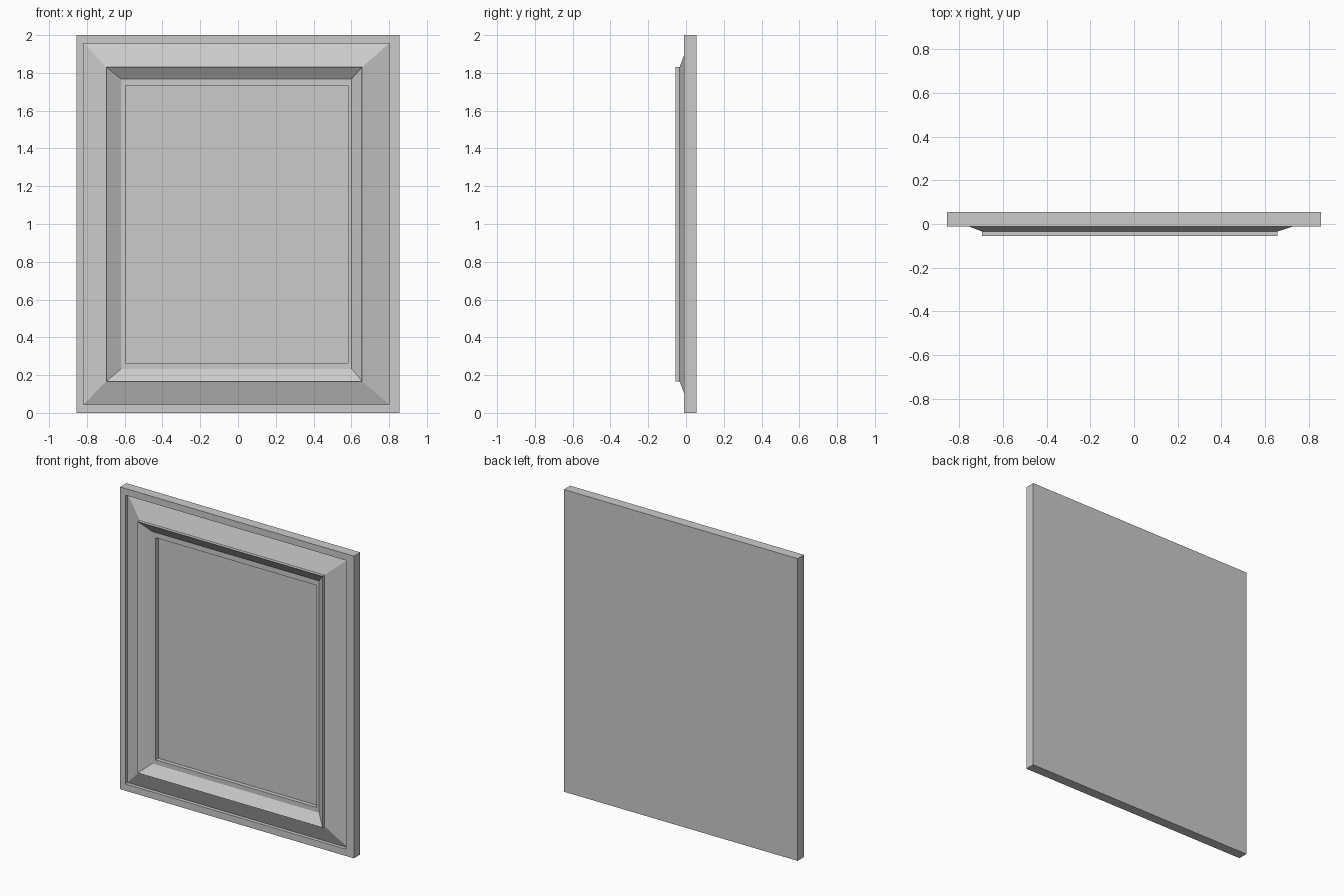
import bpy, bmesh

if "Cube" in bpy.data.objects:
    bpy.data.objects.remove(bpy.data.objects["Cube"])

# Nested rectangular rings from back to centre panel: x0, x1, z0, z1
OUTER = (-0.856, 0.856, 0.0, 2.0)
REBATE = (-0.817, 0.80, 0.045, 1.956)
RIDGE = (-0.696, 0.657, 0.167, 1.83)
SILL = (-0.62, 0.602, 0.233, 1.768)
PANEL = (-0.595, 0.582, 0.264, 1.733)

steps = [
    (OUTER, 0.055),    # flat back
    (OUTER, -0.011),   # front border
    (REBATE, -0.011),  # step down into the rebate
    (REBATE, 0.0125),
    (RIDGE, -0.034),   # bevel up to the moulding
    (RIDGE, -0.055),   # raised lip
    (SILL, -0.011),    # inner bevel
    (PANEL, -0.011),   # narrow flat
    (PANEL, 0.016),    # recessed centre
]


def ring(bm, rect, y):
    x0, x1, z0, z1 = rect
    return [bm.verts.new((x, y, z)) for x, z in
            ((x0, z0), (x1, z0), (x1, z1), (x0, z1))]


# Framed panel: bridge each ring to the next, then cap back and centre
bm = bmesh.new()
rings = [ring(bm, r, y) for r, y in steps]
for a, b in zip(rings, rings[1:]):
    for i in range(4):
        j = (i + 1) % 4
        bm.faces.new((a[i], a[j], b[j], b[i]))
bm.faces.new(rings[0])
bm.faces.new(rings[-1])
bmesh.ops.recalc_face_normals(bm, faces=bm.faces)

mesh = bpy.data.meshes.new("framed_wall_panel")
bm.to_mesh(mesh)
bm.free()
panel = bpy.data.objects.new("framed_wall_panel", mesh)
bpy.context.collection.objects.link(panel)
